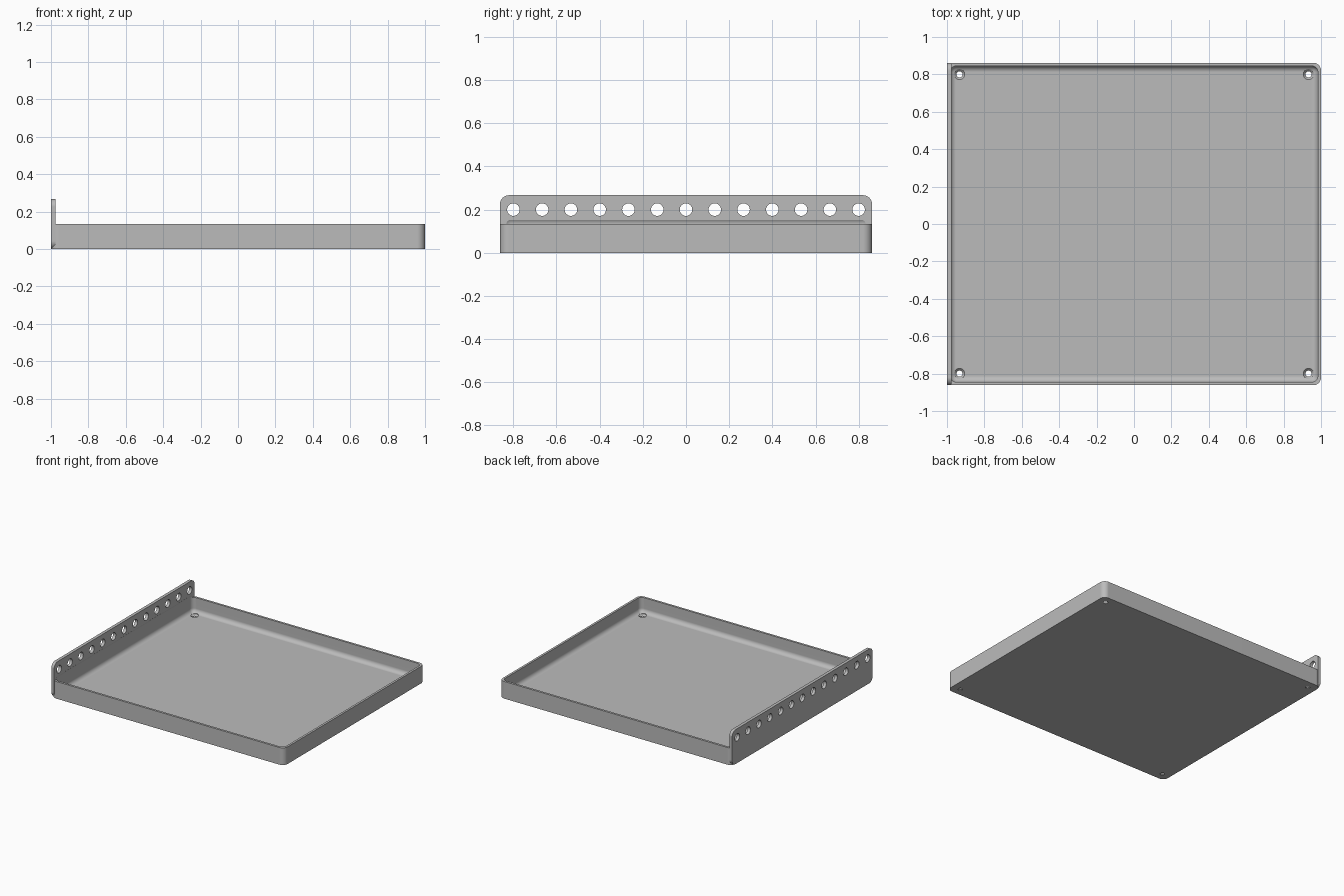
import bpy, bmesh, math
from mathutils import Matrix

default = bpy.data.objects.get("Cube")
if default:
    bpy.data.objects.remove(default, do_unlink=True)

HALF_Y, RIM, TOP, WALL, PLATE = 0.862, 0.133, 0.267, 0.017, 0.024
FILLET = 0.033

gray = bpy.data.materials.new("light gray")
gray.use_nodes = True
color = (0.5, 0.5, 0.5, 1)
gray.diffuse_color = color
gray.node_tree.nodes["Principled BSDF"].inputs["Base Color"].default_value = color


def finish(name, bm):
    bmesh.ops.recalc_face_normals(bm, faces=bm.faces)
    mesh = bpy.data.meshes.new(name)
    bm.to_mesh(mesh)
    bm.free()
    mesh.materials.append(gray)
    obj = bpy.data.objects.new(name, mesh)
    bpy.context.scene.collection.objects.link(obj)
    return obj


def rounded_box(name, low, high, radius, axis=None):
    """Box with the edges along one axis rounded, or all edges if axis is None."""
    bm = bmesh.new()
    bmesh.ops.create_cube(bm, size=1)
    for v in bm.verts:
        v.co = [low[i] if v.co[i] < 0 else high[i] for i in range(3)]
    edges = [e for e in bm.edges if axis is None
             or abs(e.verts[0].co[axis] - e.verts[1].co[axis]) > 1e-4]
    bmesh.ops.bevel(bm, geom=edges, offset=radius, segments=8, profile=0.5,
                    affect='EDGES', clamp_overlap=True)
    return finish(name, bm)


def add_turned(bm, profile, matrix, sides=32):
    """Add a solid of revolution from (radius, height) pairs."""
    rings = [[bm.verts.new(matrix @ (Matrix.Rotation(math.tau * i / sides, 4, 'Z')
                                     @ Matrix.Translation((r, 0, h))).translation)
              for i in range(sides)] for r, h in profile]
    for a, b in zip(rings, rings[1:]):
        for i in range(sides):
            j = (i + 1) % sides
            bm.faces.new((a[i], a[j], b[j], b[i]))
    bm.faces.new(rings[0])
    bm.faces.new(rings[-1])


# Tray body and the taller mounting plate on its right side
tray = rounded_box("tray", (-1, -HALF_Y, 0), (1, HALF_Y, RIM), 0.042, axis=2)
plate = rounded_box("mounting_plate", (-1, -HALF_Y, 0),
                    (PLATE - 1, HALF_Y, TOP), 0.042, axis=0)

# Filleted pocket, which also leaves a shallow recess in the plate
pocket = rounded_box("pocket_cutter", (WALL - 1, WALL - HALF_Y, WALL),
                     (1 - WALL, HALF_Y - WALL, RIM + FILLET), FILLET)

# Row of plate holes and countersunk corner holes
bm = bmesh.new()
for i in range(13):
    place = Matrix.Translation((-1, (i - 6) * 0.1333, 0.2)) @ Matrix.Rotation(math.pi / 2, 4, 'Y')
    add_turned(bm, [(0.029, -0.1), (0.029, 0.1)], place)
for x in (-0.933, 0.933):
    for y in (-0.8, 0.8):
        add_turned(bm, [(0.016, -0.05), (0.016, 0.004), (0.028, WALL), (0.028, 0.06)],
                   Matrix.Translation((x, y, 0)))
holes = finish("hole_cutter", bm)

# Combine the parts
for tool, operation in ((plate, 'UNION'), (pocket, 'DIFFERENCE'), (holes, 'DIFFERENCE')):
    mod = tray.modifiers.new(tool.name, 'BOOLEAN')
    mod.object, mod.operation, mod.solver = tool, operation, 'EXACT'
    tool.hide_render = True
bpy.context.view_layer.update()
result = bpy.data.meshes.new_from_object(
    tray.evaluated_get(bpy.context.evaluated_depsgraph_get()))
tray.modifiers.clear()
tray.data = result
tray.data.materials.clear()
tray.data.materials.append(gray)
for tool in (plate, pocket, holes):
    bpy.data.objects.remove(tool, do_unlink=True)

# Smooth fillets with crisp edges and flat large faces
bpy.ops.object.select_all(action='DESELECT')
tray.select_set(True)
bpy.context.view_layer.objects.active = tray
bpy.ops.object.shade_smooth_by_angle(angle=math.radians(30))
weighted = tray.modifiers.new("flat_face_normals", 'WEIGHTED_NORMAL')
weighted.keep_sharp = True
